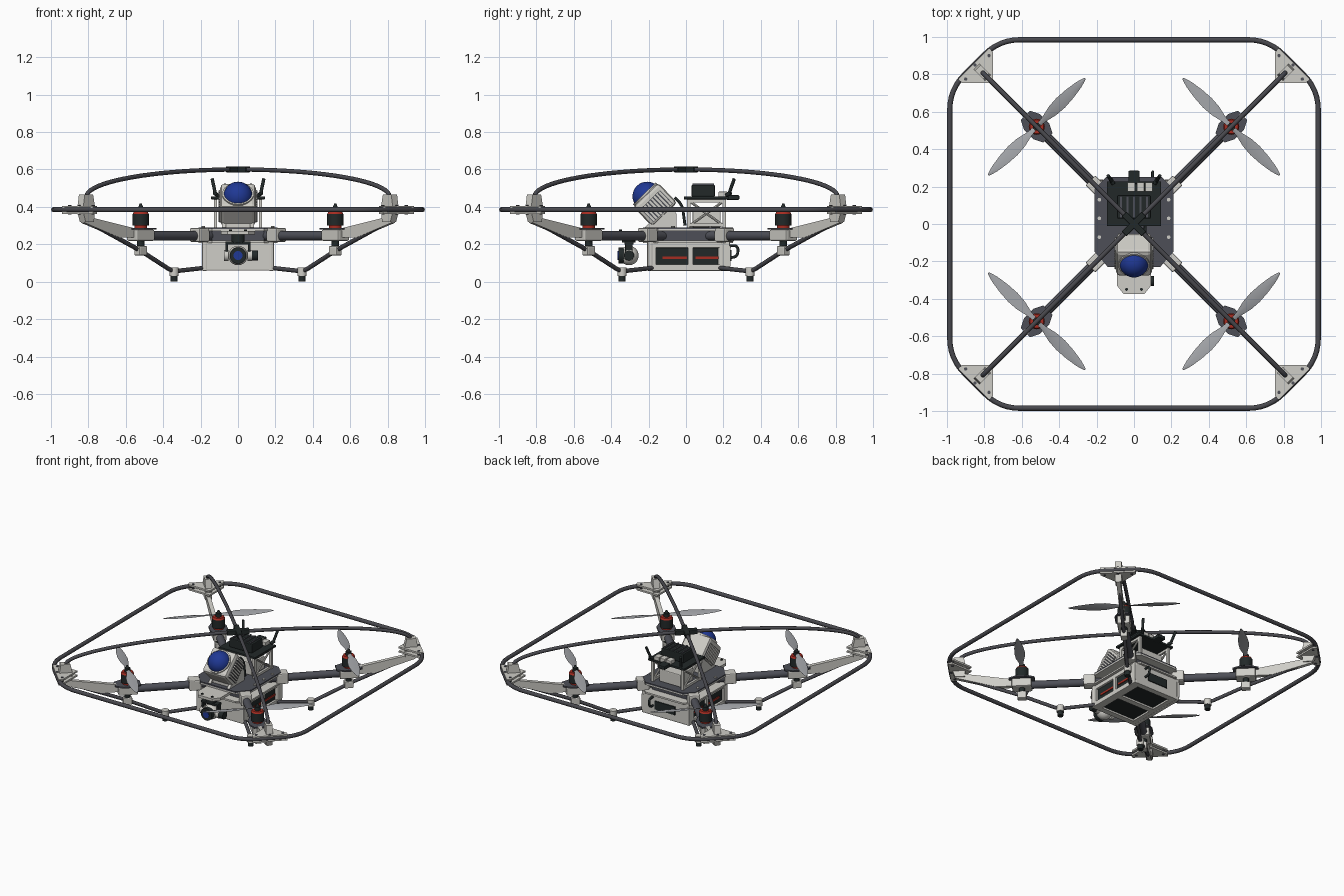
import bpy, bmesh, math
from mathutils import Matrix, Vector

if "Cube" in bpy.data.objects:
    bpy.data.objects.remove(bpy.data.objects["Cube"])


def material(name, r, g, b):
    m = bpy.data.materials.new(name)
    m.use_nodes = True
    m.diffuse_color = (r, g, b, 1)
    m.node_tree.nodes["Principled BSDF"].inputs["Base Color"].default_value = (r, g, b, 1)
    return m


LIGHT = material("light grey shell", 0.62, 0.61, 0.57)
CARBON = material("carbon tube", 0.065, 0.065, 0.075)
DECK = material("slate deck", 0.075, 0.078, 0.095)
BLACK = material("black plastic", 0.016, 0.022, 0.022)
RED = material("red trim", 0.38, 0.025, 0.015)
BLUE = material("blue dome", 0.014, 0.04, 0.3)
BLADE = material("blade grey", 0.36, 0.37, 0.39)
I4 = Matrix.Identity(4)
CORNERS = [(sx, sy) for sx in (-1, 1) for sy in (-1, 1)]


def finish(name, bm, mat, smooth=True):
    bmesh.ops.recalc_face_normals(bm, faces=bm.faces)
    me = bpy.data.meshes.new(name)
    bm.to_mesh(me)
    bm.free()
    me.materials.append(mat)
    ob = bpy.data.objects.new(name, me)
    bpy.context.collection.objects.link(ob)
    if smooth:
        bpy.ops.object.select_all(action='DESELECT')
        ob.select_set(True)
        bpy.context.view_layer.objects.active = ob
        bpy.ops.object.shade_smooth_by_angle(angle=math.radians(35))
    return ob


def box(name, c, size, mat, frame=I4, bevel=0):
    bm = bmesh.new()
    bmesh.ops.create_cube(bm, size=1, matrix=Matrix.Translation(c) @ Matrix.Diagonal((*size, 1)))
    if bevel:
        bmesh.ops.bevel(bm, geom=bm.edges[:], offset=bevel, segments=2, affect='EDGES', profile=0.5)
    bm.transform(frame)
    return finish(name, bm, mat, False)


def rod(name, a, b, r, mat, frame=I4, r2=None, sides=24):
    a, b = Vector(a), Vector(b)
    rot = (b - a).to_track_quat('Z', 'Y').to_matrix().to_4x4()
    bm = bmesh.new()
    bmesh.ops.create_cone(bm, cap_ends=True, segments=sides, radius1=r, radius2=r if r2 is None else r2,
                          depth=(b - a).length, matrix=frame @ Matrix.Translation((a + b) / 2) @ rot)
    return finish(name, bm, mat)


def ball(name, c, r, mat, frame=I4):
    bm = bmesh.new()
    bmesh.ops.create_uvsphere(bm, u_segments=32, v_segments=16, radius=r, matrix=frame @ Matrix.Translation(c))
    return finish(name, bm, mat)


def prism(name, pts, z0, z1, mat, frame=I4):
    bm = bmesh.new()
    face = bm.faces.new([bm.verts.new((x, y, z0)) for x, y in pts])
    ext = bmesh.ops.extrude_face_region(bm, geom=[face])
    top = [v for v in ext["geom"] if isinstance(v, bmesh.types.BMVert)]
    bmesh.ops.translate(bm, verts=top, vec=(0, 0, z1 - z0))
    bm.transform(frame)
    return finish(name, bm, mat, False)


def fillet(pts, r, closed=False, n=6):
    pts = [Vector(p) for p in pts]
    out = []
    for i, p in enumerate(pts):
        if not closed and i in (0, len(pts) - 1):
            out.append(p)
            continue
        a = p + (pts[i - 1] - p).normalized() * r
        b = p + (pts[(i + 1) % len(pts)] - p).normalized() * r
        for k in range(n + 1):
            t = k / n
            out.append(a * (1 - t) ** 2 + p * 2 * t * (1 - t) + b * t * t)
    return out


def tube(name, pts, r, mat, closed=False):
    cu = bpy.data.curves.new(name, 'CURVE')
    cu.dimensions = '3D'
    cu.bevel_depth, cu.bevel_resolution, cu.use_fill_caps = r, 3, True
    sp = cu.splines.new('POLY')
    sp.points.add(len(pts) - 1)
    for q, p in zip(sp.points, pts):
        q.co = (*p, 1)
    sp.use_cyclic_u = closed
    cu.materials.append(mat)
    ob = bpy.data.objects.new(name, cu)
    bpy.context.collection.objects.link(ob)
    bpy.ops.object.select_all(action='DESELECT')
    ob.select_set(True)
    bpy.context.view_layer.objects.active = ob
    bpy.ops.object.convert(target='MESH')
    bpy.ops.object.shade_smooth_by_angle(angle=math.radians(40))


def blade(name, frame):
    # radius, chord, pitch in degrees
    sections = [(0.02, 0.024, 22), (0.06, 0.034, 20), (0.12, 0.062, 15), (0.18, 0.07, 11),
                (0.25, 0.06, 8), (0.32, 0.038, 6), (0.366, 0.01, 4)]
    bm = bmesh.new()
    rings = []
    for r, c, deg in sections:
        a = math.radians(deg)
        loop = [(-c / 2, 0), (0, -0.003), (c / 2, 0), (0, 0.004)]
        rings.append([bm.verts.new((r, x * math.cos(a) - z * math.sin(a), x * math.sin(a) + z * math.cos(a)))
                      for x, z in loop])
    for p, q in zip(rings, rings[1:]):
        for i in range(4):
            bm.faces.new((p[i], p[(i + 1) % 4], q[(i + 1) % 4], q[i]))
    bm.faces.new(rings[0])
    bm.faces.new(rings[-1])
    bm.transform(frame)
    finish(name, bm, BLADE)


# Guard ring and crossed roof hoops
A, B = 0.985, 0.72
ring = [(A, B), (B, A), (-B, A), (-A, B), (-A, -B), (-B, -A), (B, -A), (A, -B)]
tube("guard_ring", fillet([(x, y, 0.385) for x, y in ring], 0.11, True), 0.014, CARBON, True)
for s in (-1, 1):
    ts = [math.pi * k / 40 for k in range(41)]
    tube("roof_hoop", [(0.81 * math.cos(t), s * 0.81 * math.cos(t), 0.455 + 0.145 * math.sin(t)) for t in ts],
         0.012, CARBON)
    box("hoop_clamp", (0, 0, 0.6), (0.15, 0.036, 0.034), BLACK, Matrix.Rotation(s * math.pi / 4, 4, 'Z'), 0.005)

# Four arms, each with motor, propeller, leg and corner bracket
for sx, sy in CORNERS:
    turn = Matrix.Rotation(math.atan2(sy, sx), 4, 'Z')
    hub = Matrix.Translation((sx * 0.52, sy * 0.52, 0)) @ turn
    side = Vector((sx, sy, 0)).cross(Vector((0, 0, 1))).normalized()
    diag = Matrix(((sx, 0, side.x, 0), (sy, 0, side.y, 0), (0, 1, 0, 0), (0, 0, 0, 1)))

    def at(u, z):
        return (sx * u, sy * u, z)

    rod("arm_tube", at(0.12, 0.245), at(0.5, 0.245), 0.026, DECK)
    rod("arm_collar", at(0.18, 0.245), at(0.215, 0.245), 0.034, LIGHT)
    box("motor_mount", (0, 0, 0.248), (0.13, 0.085, 0.06), LIGHT, hub, 0.008)
    prism("motor_plate", [(-0.085, -0.035), (-0.035, -0.06), (0.035, -0.06), (0.085, -0.035), (0.085, 0.035),
                          (0.035, 0.06), (-0.035, 0.06), (-0.085, 0.035)], 0.278, 0.288, DECK, hub)
    rod("motor_base", (0, 0, 0.288), (0, 0, 0.302), 0.034, RED, hub)
    rod("motor_can", (0, 0, 0.3), (0, 0, 0.362), 0.043, BLACK, hub)
    rod("motor_ring", (0, 0, 0.362), (0, 0, 0.374), 0.043, RED, hub, 0.036)
    rod("propeller_hub", (0, 0, 0.374), (0, 0, 0.398), 0.02, BLACK, hub)
    rod("propeller_nut", (0, 0, 0.398), (0, 0, 0.417), 0.013, BLACK, hub, 0.006)
    for q in (1, -1):
        blade("propeller_blade", hub @ Matrix.Translation((0, 0, 0.386)) @ Matrix.Rotation(q * math.pi / 2, 4, 'Z'))
    # Outer brace and corner bracket
    prism("outer_brace", [(0.56, 0.235), (0.64, 0.235), (0.83, 0.315), (0.83, 0.34), (0.78, 0.34), (0.56, 0.285)],
          -0.014, 0.014, LIGHT, diag)
    prism("corner_upright", [(0.785, 0.32), (0.83, 0.32), (0.845, 0.38), (0.835, 0.465), (0.79, 0.465), (0.78, 0.4)],
          -0.022, 0.022, LIGHT, diag)
    plate = [(0.755, 0.755), (0.92, 0.755), (0.94, 0.775), (0.775, 0.94), (0.755, 0.92)]
    for z in (0.369, 0.399):
        prism("corner_plate", [(sx * x, sy * y) for x, y in plate], z - 0.006, z + 0.006, LIGHT)
    for x, y in ((0.775, 0.9), (0.9, 0.775), (0.85, 0.85)):
        rod("plate_bolt", (sx * x, sy * y, 0.36), (sx * x, sy * y, 0.409), 0.009, DECK, sides=10)
    # Landing leg
    tube("landing_strut", fillet([at(0.81, 0.325), at(0.52, 0.165), at(0.35, 0.055), at(0.17, 0.075)], 0.035),
         0.012, CARBON)
    box("strut_clamp", (0, 0, 0.165), (0.06, 0.045, 0.05), LIGHT, hub, 0.006)
    rod("strut_post", (0, 0, 0.18), (0, 0, 0.225), 0.02, BLACK, hub)
    rod("foot_socket", at(0.342, 0.03), at(0.342, 0.075), 0.025, LIGHT)
    rod("foot_pad", at(0.342, 0), at(0.342, 0.032), 0.019, BLACK)
    # Hull corners
    rod("deck_post", (sx * 0.175, sy * 0.19, 0.06), (sx * 0.175, sy * 0.19, 0.28), 0.018, LIGHT)
    box("arm_clamp", (0.29, 0, 0.25), (0.08, 0.075, 0.075), LIGHT, turn, 0.008)

# Battery bay: dark core inside a light frame
box("battery_core", (0, 0.015, 0.135), (0.35, 0.41, 0.125), BLACK)
for z in (0.075, 0.198):
    for s in (-1, 1):
        box("bay_side_rail", (s * 0.178, 0.015, z), (0.024, 0.44, 0.034), LIGHT, bevel=0.004)
for s in (-1, 1):
    for y, w in ((-0.182, 0.045), (0.025, 0.026), (0.215, 0.045)):
        box("bay_upright", (s * 0.178, y, 0.136), (0.024, w, 0.11), LIGHT)
    for y in (-0.06, 0.115):
        box("battery_stripe", (s * 0.176, y, 0.128), (0.008, 0.13, 0.013), RED)
    box("bay_end_panel", (0, 0.015 + s * 0.213, 0.136), (0.36, 0.016, 0.15), LIGHT, bevel=0.006)
    box("bay_floor_edge", (s * 0.155, 0.015, 0.068), (0.045, 0.43, 0.016), LIGHT)
for y in (-0.185, 0.015, 0.215):
    box("bay_floor_bar", (0, y, 0.068), (0.36, 0.04, 0.016), LIGHT)
box("rear_connector", (0, 0.233, 0.14), (0.16, 0.02, 0.06), BLACK)
tube("rear_cable", fillet([(0.1, 0.22, 0.19), (0.1, 0.28, 0.195), (0.1, 0.275, 0.13), (0.1, 0.22, 0.13)], 0.03),
     0.008, BLACK)

# Main deck
octagon = [(-0.21, -0.15), (-0.14, -0.23), (0.14, -0.23), (0.21, -0.15),
           (0.21, 0.19), (0.15, 0.25), (-0.15, 0.25), (-0.21, 0.19)]
prism("lower_deck", octagon, 0.208, 0.22, LIGHT)
prism("upper_deck_rim", octagon, 0.272, 0.282, LIGHT)
prism("upper_deck", octagon, 0.282, 0.291, DECK)
box("deck_core", (0, 0.01, 0.246), (0.28, 0.36, 0.054), DECK)
for s in (-1, 1):
    for y in (-0.07, 0.03, 0.13):
        rod("deck_bolt", (s * 0.185, y, 0.288), (s * 0.185, y, 0.298), 0.01, LIGHT, sides=10)

# Front shelf and gimbal camera
prism("front_shelf", [(-0.09, -0.2), (-0.09, -0.33), (-0.055, -0.375), (0.055, -0.375), (0.09, -0.33), (0.09, -0.2)],
      0.253, 0.272, LIGHT)
for s in (-1, 1):
    rod("shelf_bolt", (s * 0.04, -0.35, 0.27), (s * 0.04, -0.35, 0.278), 0.008, BLACK, sides=10)
    box("gimbal_fork", (s * 0.06, -0.305, 0.165), (0.015, 0.04, 0.085), BLACK, bevel=0.004)
    rod("gimbal_pivot", (s * 0.05, -0.305, 0.14), (s * 0.074, -0.305, 0.14), 0.03, LIGHT)
box("gimbal_yoke", (0, -0.305, 0.207), (0.135, 0.05, 0.016), BLACK, bevel=0.004)
rod("gimbal_pan_motor", (0, -0.305, 0.21), (0, -0.305, 0.256), 0.036, BLACK)
rod("gimbal_tilt_motor", (0.07, -0.305, 0.14), (0.108, -0.305, 0.14), 0.027, BLACK)
ball("camera_ball", (0, -0.305, 0.14), 0.052, LIGHT)
rod("camera_barrel", (0, -0.32, 0.14), (0, -0.362, 0.14), 0.044, BLACK)
rod("camera_lens", (0, -0.36, 0.14), (0, -0.367, 0.14), 0.024, BLUE)

# Tilted scanner with dome and cooling fins
tilt = Matrix.Translation((0, -0.165, 0.412)) @ Matrix.Rotation(math.radians(44), 4, 'X')
box("scanner_body", (0, 0, 0), (0.19, 0.185, 0.15), LIGHT, tilt, 0.02)
rod("scanner_collar", (0, 0, 0.07), (0, 0, 0.083), 0.084, LIGHT, tilt)
ball("scanner_dome", (0, 0, 0.062), 0.078, BLUE, tilt)
for s in (-1, 1):
    box("fin_recess", (s * 0.096, 0, -0.012), (0.004, 0.145, 0.1), DECK, tilt)
    for k in range(8):
        box("cooling_fin", (s * 0.098, -0.063 + k * 0.018, -0.012), (0.012, 0.011, 0.1), LIGHT, tilt)
    wedge = Matrix(((0, 0, 1, s * 0.075), (1, 0, 0, 0), (0, 1, 0, 0), (0, 0, 0, 1)))
    prism("scanner_bracket", [(-0.22, 0.29), (-0.05, 0.29), (-0.05, 0.36), (-0.085, 0.42), (-0.17, 0.34)],
          -0.01, 0.01, LIGHT, wedge)
box("scanner_pedestal", (0, -0.13, 0.32), (0.14, 0.13, 0.07), LIGHT)
tube("scanner_cable", fillet([(0.06, -0.06, 0.45), (0.06, -0.02, 0.41), (0.06, -0.005, 0.3)], 0.03), 0.008, BLACK)

# Electronics tower
for s in (-1, 1):
    for y in (0.015, 0.205):
        box("tower_post", (s * 0.12, y, 0.365), (0.018, 0.018, 0.15), LIGHT)
    for z in (0.302, 0.432):
        box("tower_rail", (s * 0.12, 0.11, z), (0.016, 0.2, 0.016), LIGHT)
    for a, b in ((0.3, 0.43), (0.43, 0.3)):
        rod("tower_brace", (s * 0.12, 0.02, a), (s * 0.12, 0.2, b), 0.007, LIGHT, sides=8)
    rod("antenna_base", (s * 0.11, 0.215, 0.462), (s * 0.125, 0.24, 0.475), 0.011, BLACK, sides=12)
    rod("antenna", (s * 0.12, 0.228, 0.465), (s * 0.138, 0.258, 0.55), 0.009, BLACK, sides=12)
box("tower_inner_unit", (0, 0.11, 0.335), (0.17, 0.15, 0.09), LIGHT, bevel=0.006)
box("circuit_tray", (0, 0.108, 0.448), (0.29, 0.24, 0.016), BLACK, bevel=0.004)
box("flight_computer", (0, 0.092, 0.486), (0.18, 0.125, 0.064), BLACK, bevel=0.006)
for k in range(5):
    box("heatsink_fin", (-0.07 + k * 0.035, 0.092, 0.52), (0.01, 0.115, 0.01), DECK)
for x in (-0.015, 0.035, 0.08):
    box("port_block", (x, 0.198, 0.468), (0.04, 0.05, 0.026), LIGHT, bevel=0.003)
box("rear_plug", (0, 0.25, 0.45), (0.06, 0.07, 0.026), BLACK, bevel=0.006)
